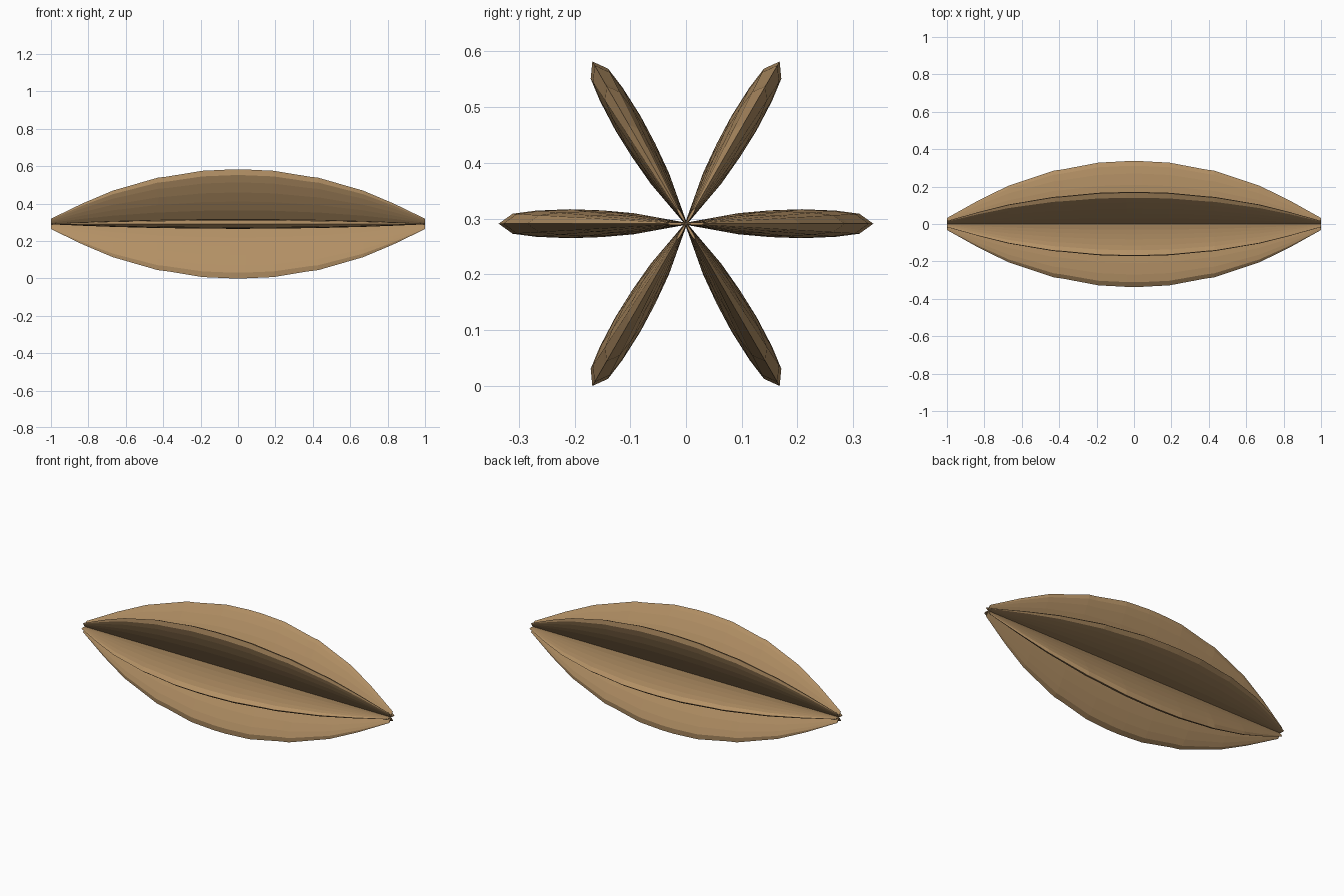
import bpy, bmesh, math

if "Cube" in bpy.data.objects:
    bpy.data.objects.remove(bpy.data.objects["Cube"])

CENTRE_Z = 0.291

# husk colour
mat = bpy.data.materials.new("dry_husk")
mat.diffuse_color = (0.45, 0.28, 0.13, 1)
mat.use_nodes = True
mat.node_tree.nodes["Principled BSDF"].inputs["Base Color"].default_value = mat.diffuse_color

# half outline of a wing: distance along the pod, wing radius
half = [(0.04, 0.336), (0.19, 0.328), (0.38, 0.292), (0.43, 0.285),
        (0.67, 0.205), (0.83, 0.127), (1.0, 0.032)]
stations = [(-x, r) for x, r in reversed(half)] + half

# wing cross-section: fraction of radius, half thickness at full size
profile = [(0.0, 0.002), (0.1, 0.008), (0.28, 0.019), (0.45, 0.024),
           (0.62, 0.026), (0.8, 0.0235), (0.925, 0.018), (1.0, 0.0)]
section = profile + [(f, -t) for f, t in reversed(profile[:-1])]


def make_wing(name, angle):
    bm = bmesh.new()
    c, s = math.cos(angle), math.sin(angle)
    rings = []
    for x, radius in stations:
        k = radius / 0.336
        ring = []
        for f, t in section:
            r, w = f * radius, t * k
            ring.append(bm.verts.new((x, r * c - w * s, CENTRE_Z + r * s + w * c)))
        rings.append(ring)
    n = len(section)
    for a, b in zip(rings, rings[1:]):
        for i in range(n):
            j = (i + 1) % n
            bm.faces.new((a[i], a[j], b[j], b[i]))
    bm.faces.new(rings[0])
    bm.faces.new(rings[-1])
    bmesh.ops.recalc_face_normals(bm, faces=bm.faces)
    mesh = bpy.data.meshes.new(name)
    bm.to_mesh(mesh)
    bm.free()
    mesh.materials.append(mat)
    obj = bpy.data.objects.new(name, mesh)
    bpy.context.collection.objects.link(obj)


# six wings around the long axis
for i in range(6):
    make_wing(f"pod_wing_{i + 1}", math.radians(60 * i))
